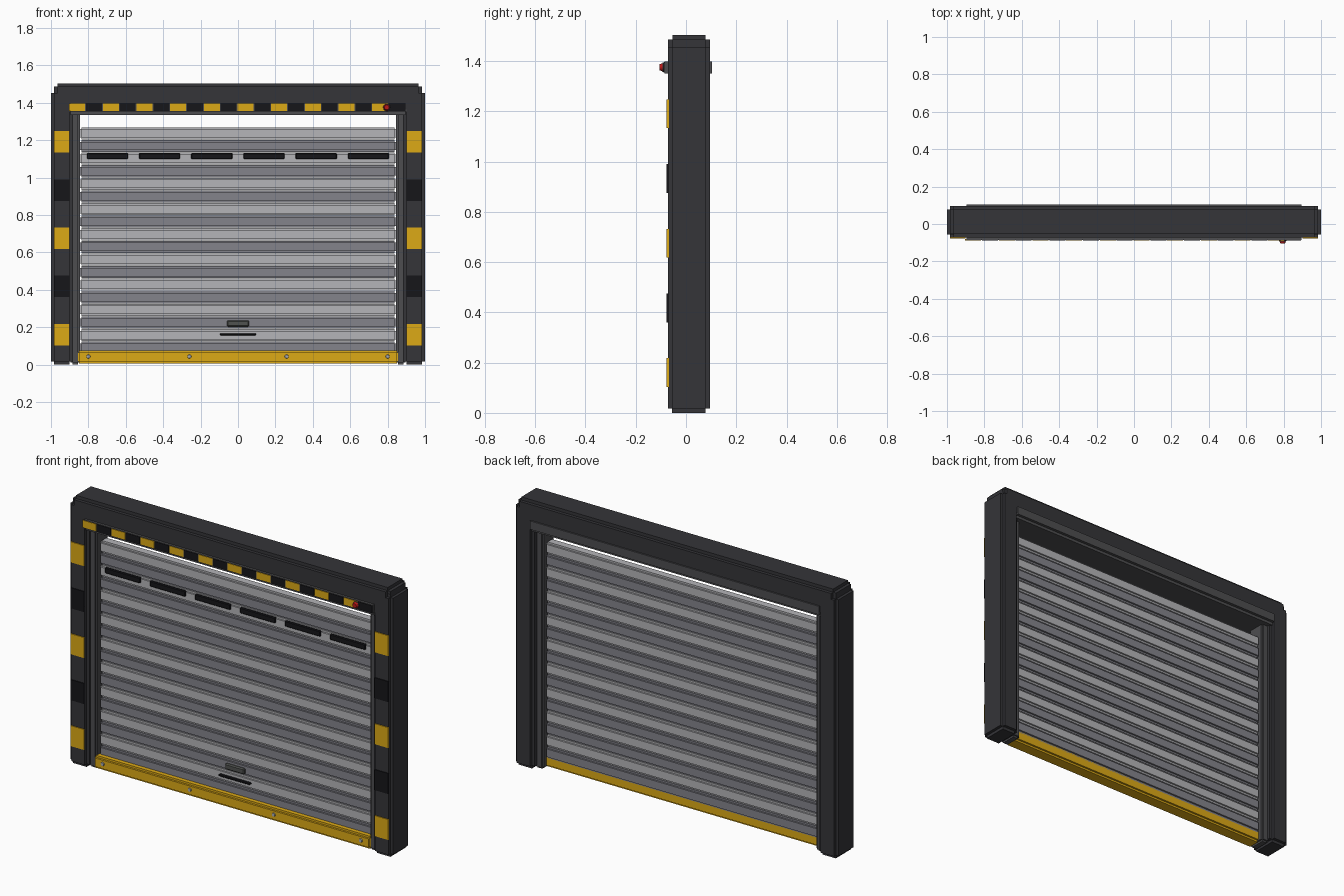
import bpy, bmesh, math
from mathutils import Vector

if "Cube" in bpy.data.objects:
    bpy.data.objects.remove(bpy.data.objects["Cube"])


def mat(name, rgb):
    m = bpy.data.materials.new(name)
    m.diffuse_color = (*rgb, 1)
    m.use_nodes = True
    m.node_tree.nodes["Principled BSDF"].inputs["Base Color"].default_value = m.diffuse_color
    return m


DARK = mat("dark_steel", (0.035, 0.035, 0.04))
RAIL = mat("rail_grey", (0.075, 0.075, 0.08))
LIGHT = mat("slat_light", (0.46, 0.46, 0.48))
MID = mat("slat_mid", (0.23, 0.23, 0.26))
YELLOW = mat("yellow", (0.72, 0.40, 0.008))
BLACK = mat("black", (0.008, 0.008, 0.01))
RED = mat("red", (0.5, 0.01, 0.01))
HANDLE = mat("handle_grey", (0.08, 0.085, 0.08))
BOLT = mat("bolt_steel", (0.4, 0.42, 0.45))


def finish(name, bm, material):
    bmesh.ops.recalc_face_normals(bm, faces=bm.faces)
    me = bpy.data.meshes.new(name)
    bm.to_mesh(me)
    bm.free()
    me.materials.append(material)
    ob = bpy.data.objects.new(name, me)
    bpy.context.collection.objects.link(ob)
    return ob


def stepped_box(name, x, y, z, b, material):
    """Box whose twelve edges are cut back by a square notch of size b."""
    grid = [(lo, lo + b, hi - b, hi) for lo, hi in (x, y, z)]
    cells = {(i, j, k) for i in range(3) for j in range(3) for k in range(3)
             if (i, j, k).count(1) >= 2}
    bm = bmesh.new()
    for c in cells:
        for a in range(3):
            for s in (0, 1):
                n = list(c)
                n[a] += 2 * s - 1
                if tuple(n) in cells:
                    continue
                u, v = (a + 1) % 3, (a + 2) % 3
                quad = []
                for du, dv in ((0, 0), (1, 0), (1, 1), (0, 1)):
                    idx = list(c)
                    idx[a] += s
                    idx[u] += du
                    idx[v] += dv
                    quad.append(bm.verts.new([grid[q][idx[q]] for q in range(3)]))
                bm.faces.new(quad)
    bmesh.ops.remove_doubles(bm, verts=bm.verts, dist=1e-5)
    return finish(name, bm, material)


def plate(name, x, y, z, material, bevel=0.0):
    """Plain box given by its ranges, with optional chamfer."""
    bm = bmesh.new()
    bmesh.ops.create_cube(bm, size=1)
    for v in bm.verts:
        v.co = Vector([(lo + hi) / 2 + c * (hi - lo) for c, (lo, hi) in zip(v.co, (x, y, z))])
    if bevel:
        bmesh.ops.bevel(bm, geom=bm.edges[:], offset=bevel, segments=1, affect='EDGES')
    return finish(name, bm, material)


def disc(name, x, y0, y1, z, r0, r1, material):
    """Short cylinder along y, radius r0 at the front and r1 at the back."""
    bm = bmesh.new()
    bmesh.ops.create_cone(bm, cap_ends=True, segments=16, radius1=r1, radius2=r0, depth=y1 - y0)
    for v in bm.verts:
        v.co = Vector((x + v.co.x, (y0 + y1) / 2 - v.co.z, z + v.co.y))
    ob = finish(name, bm, material)
    for p in ob.data.polygons:
        p.use_smooth = len(p.vertices) == 4
    return ob


def span(c, w):
    return (c - w / 2, c + w / 2)


# Frame posts, guide rails and hazard patches on both sides
for side, s in (("left", -1), ("right", 1)):
    def mx(a, b):
        return tuple(sorted((s * a, s * b)))
    stepped_box(f"post_{side}", mx(0.883, 1.0), (-0.072, 0.095), (0, 1.47), 0.017, DARK)
    stepped_box(f"guide_rail_{side}", mx(0.845, 0.895), (-0.045, 0.06), (0, 1.35), 0.01, RAIL)
    for i in range(5):
        plate(f"post_stripe_{side}_{i}", mx(0.9, 0.985), (-0.077, -0.068),
              span(0.16 + 0.2575 * i, 0.115), BLACK if i % 2 else YELLOW)

# Header beam and lintel trim
stepped_box("header", (-0.984, 0.984), (-0.072, 0.095), (1.345, 1.504), 0.018, DARK)
stepped_box("lintel_trim", (-0.912, 0.912), (-0.086, 0.103), (1.335, 1.414), 0.016, RAIL)
for i in range(20):
    plate(f"lintel_stripe_{i}", span(-0.86 + 0.09 * i, 0.086), (-0.089, -0.08),
          span(1.375, 0.04), BLACK if i % 2 else YELLOW)

# Warning lamp
disc("lamp_base", 0.795, -0.093, -0.084, 1.375, 0.018, 0.021, DARK)
disc("lamp", 0.795, -0.105, -0.092, 1.375, 0.012, 0.017, RED)

# Curtain of alternating slats
for i in range(18):
    stepped_box(f"slat_{i}", (-0.847, 0.847), (-0.02, 0.04), span(0.09 + 0.0674 * i, 0.065),
                0.01, LIGHT if i % 2 else MID)

# Window slots
for i in range(6):
    plate(f"window_{i}", span(-0.698 + 0.279 * i, 0.22), (-0.027, -0.012), span(1.115, 0.032),
          BLACK, 0.004)

# Bottom bar with bolts
stepped_box("bottom_bar", (-0.86, 0.86), (-0.055, 0.03), (0.005, 0.075), 0.011, YELLOW)
for i, x in enumerate((-0.8, -0.26, 0.26, 0.8)):
    disc(f"bolt_{i}", x, -0.06, -0.053, 0.043, 0.009, 0.011, BOLT)

# Lift handle and lock plate
plate("lock_plate", (-0.06, 0.06), (-0.032, -0.015), (0.202, 0.236), HANDLE, 0.006)
plate("lift_handle", (-0.097, 0.097), (-0.036, -0.01), (0.156, 0.166), BLACK, 0.003)
